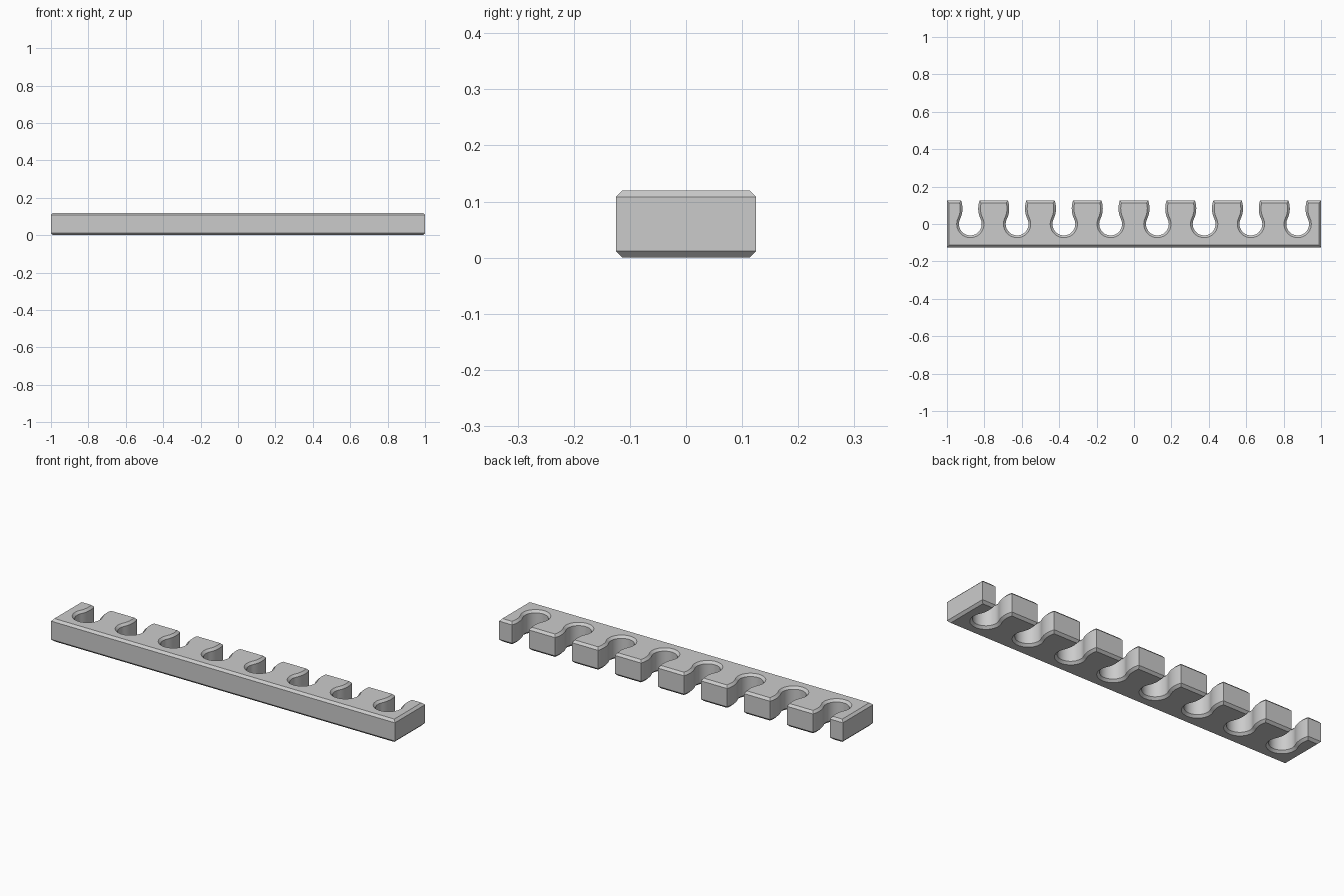
import bpy
import bmesh
from math import atan2, cos, sin, sqrt, asin, pi, radians

if "Cube" in bpy.data.objects:
    bpy.data.objects.remove(bpy.data.objects["Cube"])

HALF_X, HALF_Y, HEIGHT, CHAMFER = 1.0, 0.125, 0.12, 0.012
SLOTS, PITCH = 8, 0.25
POCKET_R, LIP_R, LIP_Y = 0.061, 0.13, 0.083

grey = bpy.data.materials.new("plain grey")
grey.diffuse_color = (0.6, 0.6, 0.6, 1)
grey.use_nodes = True
grey.node_tree.nodes["Principled BSDF"].inputs["Base Color"].default_value = (0.6, 0.6, 0.6, 1)


def arc(cx, cy, r, start, end, steps):
    """Points along an arc, both ends included."""
    angles = [start + (end - start) * i / steps for i in range(steps + 1)]
    return [(cx + r * cos(a), cy + r * sin(a)) for a in angles]


def slot_profile():
    """Keyhole slot from its right mouth corner round to its left one."""
    lip_x = sqrt((POCKET_R + LIP_R) ** 2 - LIP_Y ** 2)
    join = atan2(LIP_Y, lip_x)
    mouth = pi - asin((HALF_Y - LIP_Y) / LIP_R)
    right_lip = arc(lip_x, LIP_Y, LIP_R, mouth, pi + join, 10)
    pocket = arc(0, 0, POCKET_R, join, -pi - join, 36)
    left_lip = [(-x, y) for x, y in reversed(right_lip)]
    return right_lip[:-1] + pocket + left_lip[1:]


# Outline of the comb: straight front, keyhole slots along the back
outline = [(-HALF_X, -HALF_Y), (HALF_X, -HALF_Y), (HALF_X, HALF_Y)]
for i in reversed(range(SLOTS)):
    centre = (i - (SLOTS - 1) / 2) * PITCH
    outline += [(centre + x, y) for x, y in slot_profile()]
outline.append((-HALF_X, HALF_Y))

# Extrude the outline and chamfer the top and bottom rims
bm = bmesh.new()
base = bm.faces.new([bm.verts.new((x, y, 0)) for x, y in outline])
extruded = bmesh.ops.extrude_face_region(bm, geom=[base], use_keep_orig=True)
top = [v for v in extruded["geom"] if isinstance(v, bmesh.types.BMVert)]
bmesh.ops.translate(bm, verts=top, vec=(0, 0, HEIGHT))
bmesh.ops.recalc_face_normals(bm, faces=bm.faces)
rims = [e for e in bm.edges if abs(e.verts[0].co.z - e.verts[1].co.z) < 1e-5]
bmesh.ops.bevel(bm, geom=rims, offset=CHAMFER, offset_type='OFFSET',
                segments=1, profile=0.5, affect='EDGES', clamp_overlap=False)
bmesh.ops.recalc_face_normals(bm, faces=bm.faces)

mesh = bpy.data.meshes.new("slotted_rack")
bm.to_mesh(mesh)
bm.free()
mesh.materials.append(grey)
rack = bpy.data.objects.new("slotted_rack", mesh)
bpy.context.collection.objects.link(rack)

# Smooth the slot walls, keep the chamfer edges sharp
bpy.ops.object.select_all(action='DESELECT')
rack.select_set(True)
bpy.context.view_layer.objects.active = rack
bpy.ops.object.shade_smooth_by_angle(angle=radians(30))
